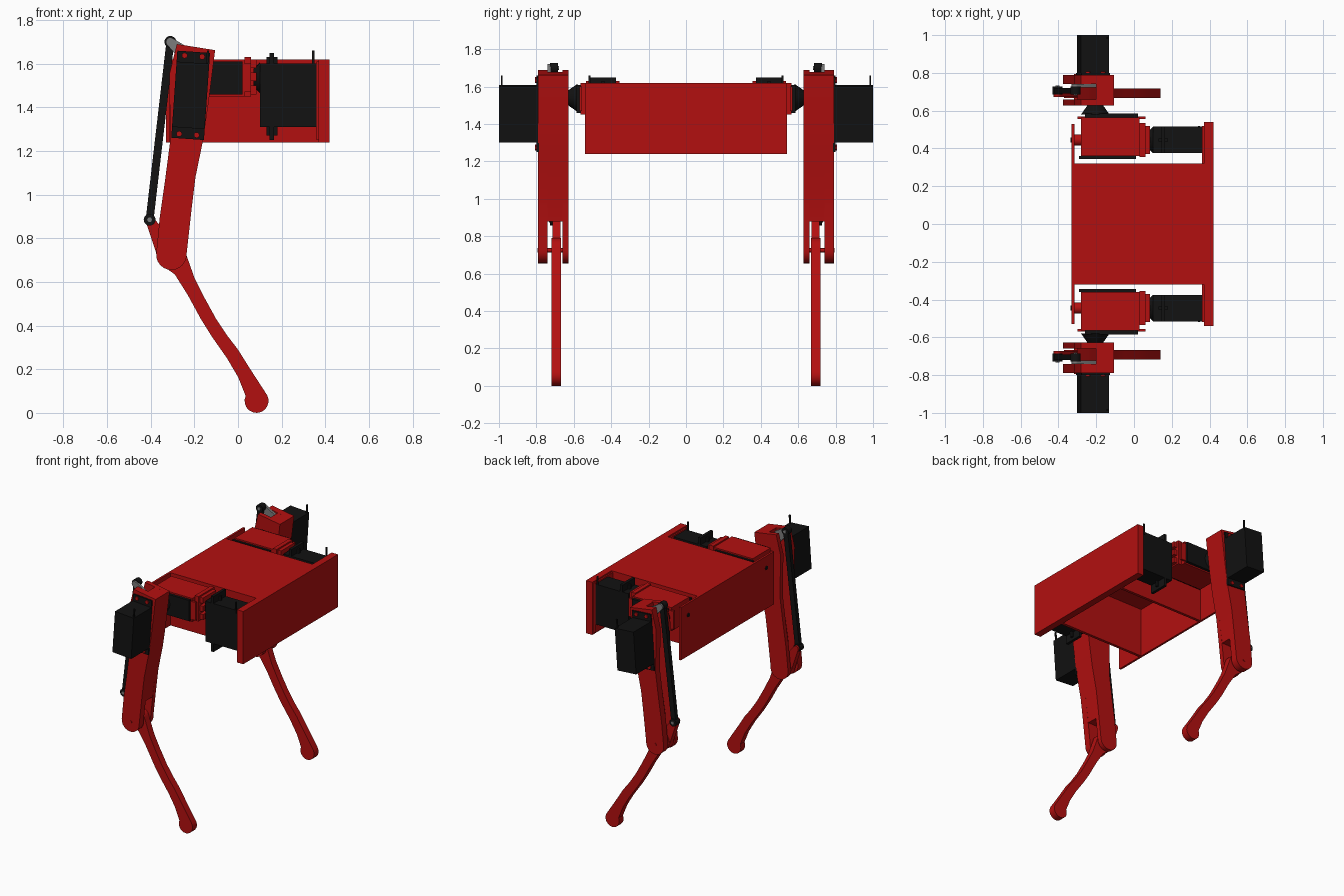
import bpy, bmesh
from math import cos, sin, radians, pi
from mathutils import Matrix, Vector

if "Cube" in bpy.data.objects:
    bpy.data.objects.remove(bpy.data.objects["Cube"])


def material(name, rgb):
    m = bpy.data.materials.new(name)
    m.use_nodes = True
    m.diffuse_color = (*rgb, 1)
    m.node_tree.nodes["Principled BSDF"].inputs["Base Color"].default_value = (*rgb, 1)
    return m


RED = material("red plastic", (0.45, 0.005, 0.005))
BLACK = material("black plastic", (0.006, 0.006, 0.006))
GREY = material("grey metal", (0.2, 0.2, 0.2))


def finish(name, bm, mat):
    bmesh.ops.recalc_face_normals(bm, faces=bm.faces)
    mesh = bpy.data.meshes.new(name)
    bm.to_mesh(mesh)
    bm.free()
    mesh.materials.append(mat)
    ob = bpy.data.objects.new(name, mesh)
    bpy.context.collection.objects.link(ob)
    bpy.ops.object.select_all(action="DESELECT")
    ob.select_set(True)
    bpy.context.view_layer.objects.active = ob
    bpy.ops.object.shade_smooth_by_angle(angle=radians(30))
    return ob


def box(name, x, y, z, mat):
    bm = bmesh.new()
    bmesh.ops.create_cube(bm, size=1)
    for v in bm.verts:
        v.co = [(a + b) / 2 + c * (b - a) for (a, b), c in zip((x, y, z), v.co)]
    return finish(name, bm, mat)


def prism(name, points, y0, y1, mat):
    """Extrude a front-on (x, z) outline from y0 to y1."""
    bm = bmesh.new()
    face = bm.faces.new([bm.verts.new((x, y0, z)) for x, z in points])
    out = bmesh.ops.extrude_face_region(bm, geom=[face])["geom"]
    bmesh.ops.translate(bm, vec=(0, y1 - y0, 0),
                        verts=[g for g in out if isinstance(g, bmesh.types.BMVert)])
    return finish(name, bm, mat)


def cone(name, start, end, r1, r2, mat, sides=24):
    a, b = Vector(start), Vector(end)
    bm = bmesh.new()
    turn = (b - a).to_track_quat("Z", "Y").to_matrix().to_4x4()
    bmesh.ops.create_cone(bm, cap_ends=True, segments=sides, radius1=r1, radius2=r2,
                          depth=(b - a).length, matrix=Matrix.Translation((a + b) / 2) @ turn)
    return finish(name, bm, mat)


def arc(cx, cz, r, a0, a1, n=12):
    angles = [radians(a0 + (a1 - a0) * i / n) for i in range(n + 1)]
    return [(cx + r * cos(a), cz + r * sin(a)) for a in angles]


def link(a, b, r1, r2):
    """Outline of a bar with round ends."""
    d = Vector(b) - Vector(a)
    t = Vector((1, 0)).angle_signed(d) * -180 / pi
    return arc(*a, r1, t + 90, t + 270) + arc(*b, r2, t - 90, t + 90)


def tilted(u, w):
    """Rectangle leaning with the thigh, about the thigh motor centre."""
    t = radians(-4)
    return [(-0.217 + x * cos(t) - z * sin(t), 1.455 + x * sin(t) + z * cos(t))
            for x, z in ((u[0], w[0]), (u[1], w[0]), (u[1], w[1]), (u[0], w[1]))]


# Body: open-bottomed tray with wide end plates
box("body_top", (-0.33, 0.37), (-0.32, 0.32), (1.60, 1.62), RED)
box("body_end_plate", (0.37, 0.42), (-0.54, 0.54), (1.24, 1.62), RED)
box("body_end_lip", (0.36, 0.37), (-0.52, 0.52), (1.25, 1.61), RED)
box("body_thin_plate", (-0.33, -0.315), (-0.53, 0.53), (1.24, 1.62), RED)

# Outlines shared by both legs
knee = (-0.305, 0.725)
thigh = ([(-0.28, 1.69), (-0.105, 1.662), (-0.135, 1.42), (-0.16, 1.25), (-0.195, 1.08),
          (-0.212, 0.94)] + arc(*knee, 0.07, 5, -185)
         + [(-0.358, 0.9), (-0.335, 1.06), (-0.31, 1.25), (-0.315, 1.55)])
web = [(-0.2, 1.677), (-0.105, 1.662), (-0.135, 1.42), (-0.16, 1.25), (-0.195, 1.08),
       (-0.22, 0.88), (-0.30, 0.88), (-0.27, 1.08), (-0.24, 1.25), (-0.22, 1.42)]
shin = (arc(*knee, 0.065, 150, 10) + [(-0.2, 0.62), (-0.155, 0.53), (-0.1, 0.43),
        (-0.05, 0.355), (0.0, 0.29), (0.05, 0.21)] + arc(0.085, 0.055, 0.055, 30, -205)
        + [(0.0, 0.165), (-0.05, 0.25), (-0.12, 0.35), (-0.17, 0.43), (-0.23, 0.54),
           (-0.29, 0.635)] + arc(*knee, 0.065, 240, 180, 4))
crank_pin, rod_top = (-0.405, 0.885), (-0.31, 1.70)

for s, side in ((-1, "front"), (1, "rear")):
    def Y(a, b):
        return (min(s * a, s * b), max(s * a, s * b))

    def part(name):
        return side + "_" + name

    box(part("body_wall"), (-0.32, 0.37), Y(0.30, 0.32), (1.24, 1.60), RED)

    # Hip motor on the wide plate
    box(part("hip_motor"), (0.10, 0.36), Y(0.375, 0.515), (1.31, 1.60), BLACK)
    box(part("hip_motor_flange"), (0.145, 0.165), Y(0.375, 0.515), (1.25, 1.65), BLACK)
    for z0, z1 in ((1.27, 1.31), (1.60, 1.63)):
        box(part("hip_flange_rib"), (0.13, 0.18), Y(0.437, 0.453), (z0, z1), BLACK)
    box(part("hip_cable"), (0.34, 0.35), Y(0.51, 0.52), (1.58, 1.66), BLACK)
    cone(part("hip_shaft"), (0.10, s * 0.445, 1.535), (0.07, s * 0.445, 1.535), 0.07, 0.04, BLACK)

    # Shoulder: motor wrapped in a red cradle, pivoting on the thin plate
    box(part("shoulder_bracket"), (0.03, 0.06), Y(0.355, 0.535), (1.45, 1.63), RED)
    for z in (1.48, 1.54, 1.60):
        box(part("bracket_boss"), (0.06, 0.085), Y(0.37, 0.52), (z - 0.02, z + 0.02), RED)
    box(part("shoulder_cradle"), (-0.28, 0.03), Y(0.36, 0.565), (1.45, 1.62), RED)
    box(part("shoulder_motor_face"), (-0.26, 0.02), Y(0.565, 0.585), (1.46, 1.61), BLACK)
    box(part("shoulder_motor_back"), (-0.29, 0.01), Y(0.343, 0.36), (1.46, 1.61), BLACK)
    box(part("shoulder_flange"), (-0.30, 0.06), Y(0.555, 0.57), (1.47, 1.60), RED)
    cone(part("shoulder_pivot"), (-0.28, s * 0.445, 1.535), (-0.325, s * 0.445, 1.535),
         0.03, 0.03, RED)
    cone(part("pivot_screw"), (-0.325, s * 0.445, 1.535), (-0.335, s * 0.445, 1.535),
         0.014, 0.014, BLACK, 12)
    cone(part("shoulder_shaft"), (-0.205, s * 0.58, 1.54), (-0.205, s * 0.63, 1.54),
         0.075, 0.04, BLACK)

    # Thigh: two cheek plates joined by a web
    prism(part("thigh_outer_plate"), thigh, s * 0.74, s * 0.79, RED)
    prism(part("thigh_inner_plate"), thigh, s * 0.628, s * 0.66, RED)
    prism(part("thigh_web"), web, s * 0.655, s * 0.745, RED)
    cone(part("knee_pin"), (knee[0], s * 0.64, knee[1]), (knee[0], s * 0.793, knee[1]),
         0.012, 0.012, RED, 12)

    # Thigh motor, leaning with the leg
    prism(part("thigh_motor"), tilted((-0.075, 0.075), (-0.15, 0.15)), s * 0.79, s * 1.0, BLACK)
    prism(part("thigh_motor_flange"), tilted((-0.075, 0.075), (-0.2, 0.2)),
          s * 0.785, s * 0.80, BLACK)
    for u in (-0.04, 0.04):
        for w in (-0.18, 0.18):
            c = tilted((u, u), (w, w))[0]
            cone(part("flange_screw"), (c[0], s * 0.80, c[1]), (c[0], s * 0.808, c[1]),
                 0.013, 0.013, RED, 12)
    prism(part("thigh_cable"), tilted((0.06, 0.07), (0.14, 0.21)), s * 0.98, s * 0.99, BLACK)

    # Lower leg with its crank arm
    prism(part("shin"), shin, s * 0.668, s * 0.718, RED)
    prism(part("knee_crank"), link((-0.325, 0.74), crank_pin, 0.05, 0.02),
          s * 0.672, s * 0.714, RED)

    # Push rod and motor horn
    prism(part("push_rod"), link(rod_top, crank_pin, 0.018, 0.018), s * 0.69, s * 0.72, BLACK)
    for x, z in (rod_top, crank_pin):
        cone(part("rod_eye"), (x, s * 0.685, z), (x, s * 0.728, z), 0.027, 0.027, BLACK)
        cone(part("rod_pin"), (x, s * 0.68, z), (x, s * 0.733, z), 0.011, 0.011, GREY, 12)
    prism(part("motor_horn"), link((-0.215, 1.62), rod_top, 0.04, 0.02),
          s * 0.722, s * 0.74, GREY)
